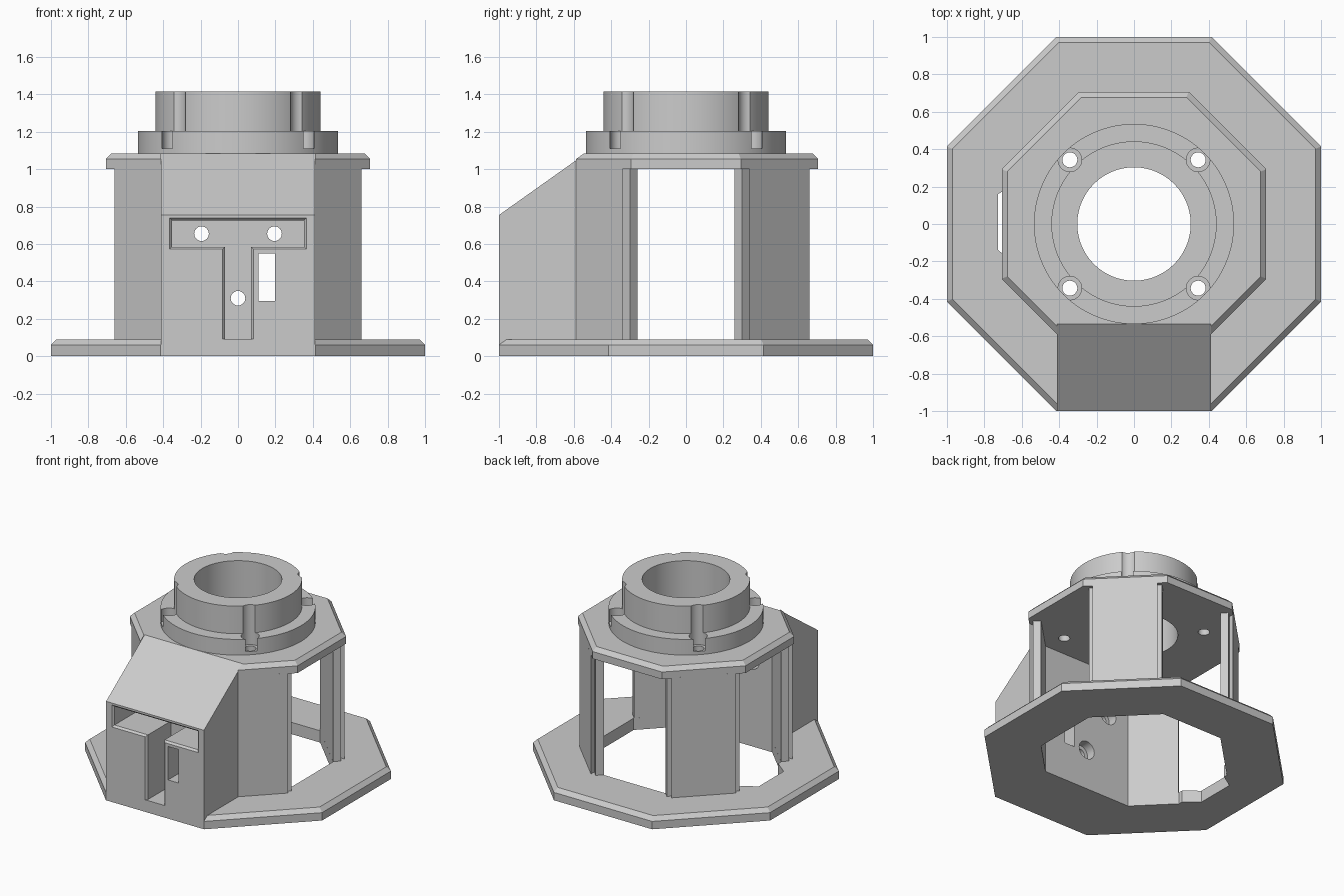
import bpy, bmesh, math

if "Cube" in bpy.data.objects:
    bpy.data.objects.remove(bpy.data.objects["Cube"])

GREY = bpy.data.materials.new("plain_grey")
GREY.diffuse_color = (0.6, 0.6, 0.6, 1)
GREY.use_nodes = True
GREY.node_tree.nodes["Principled BSDF"].inputs["Base Color"].default_value = GREY.diffuse_color


def loft(name, loops):
    """Closed solid through matching loops of 3D points."""
    bm = bmesh.new()
    rings = [[bm.verts.new(p) for p in lp] for lp in loops]
    n = len(rings[0])
    for a, b in zip(rings, rings[1:]):
        for i in range(n):
            j = (i + 1) % n
            bm.faces.new((a[i], a[j], b[j], b[i]))
    bm.faces.new(rings[0])
    bm.faces.new(rings[-1])
    bmesh.ops.recalc_face_normals(bm, faces=bm.faces)
    me = bpy.data.meshes.new(name)
    bm.to_mesh(me)
    bm.free()
    me.materials.append(GREY)
    ob = bpy.data.objects.new(name, me)
    bpy.context.collection.objects.link(ob)
    return ob


def at_z(pts, z):
    return [(x, y, z) for x, y in pts]


def at_y(pts, y):
    return [(x, y, z) for x, z in pts]


def prism(name, pts, z0, z1):
    return loft(name, [at_z(pts, z0), at_z(pts, z1)])


def ring(r, n=96, cx=0, cy=0, start=0):
    return [(cx + r * math.cos(start + 2 * math.pi * i / n),
             cy + r * math.sin(start + 2 * math.pi * i / n)) for i in range(n)]


def octagon(apothem):
    return ring(apothem / math.cos(math.pi / 8), 8, start=math.pi / 8)


def rect(x0, x1, y0, y1):
    return [(x0, y0), (x1, y0), (x1, y1), (x0, y1)]


def combine(ob, other, op="DIFFERENCE", keep=False):
    m = ob.modifiers.new(op.lower(), "BOOLEAN")
    m.operation, m.object, m.solver = op, other, "EXACT"
    bpy.context.view_layer.objects.active = ob
    bpy.ops.object.modifier_apply(modifier=m.name)
    if not keep:
        bpy.data.objects.remove(other)


def chamfered_plate(name, apothem, z0, z1, c=0.03):
    return loft(name, [at_z(octagon(apothem), z0), at_z(octagon(apothem), z1 - c),
                       at_z(octagon(apothem - c), z1)])


W = 0.413            # half width of the front housing
INNER = 0.508        # back face of the front housing

# Base plate: octagonal opening cut flat at the front, with a side notch
base = chamfered_plate("base_plate", 1.0, 0, 0.09)
k = 0.88 - INNER
opening = [p for p in octagon(0.622) if p[1] > -0.6] + [(-k, -INNER), (k, -INNER)]
opening.sort(key=lambda p: math.atan2(p[1], p[0]))
combine(base, prism("cut", opening, -0.1, 0.3))
combine(base, prism("cut", [(-0.726, -0.14), (-0.6, -0.24), (-0.6, 0.24), (-0.726, 0.16)], -0.1, 0.3))

# Wedge that trims parts to the sloping front
slope = 0.33 / 0.465
wedge_side = [(-1.2, 0.755 - 0.2 * slope), (-0.4, 0.755 + 0.6 * slope), (-0.4, 1.6), (-1.2, 1.6)]
wedge = loft("wedge", [[(x, y, z) for y, z in wedge_side] for x in (-W, W)])

# Top plate
top = chamfered_plate("top_plate", 0.707, 1.0, 1.085)
combine(top, wedge, keep=True)

# Two-step collar
collar = loft("collar", [at_z(ring(0.535), 1.08), at_z(ring(0.535), 1.205),
                         at_z(ring(0.442), 1.205), at_z(ring(0.442), 1.415)])

# Centre bore and four counterbored bolt holes
for ob in (top, collar):
    combine(ob, prism("cut", ring(0.303), 0.9, 1.6))
    for sx in (-1, 1):
        for sy in (-1, 1):
            combine(ob, prism("cut", ring(0.04, 32, sx * 0.343, sy * 0.343), 0.9, 1.6))
            combine(ob, prism("cut", ring(0.063, 32, sx * 0.343, sy * 0.343), 1.11, 1.6))

# Four diagonal walls, each with a recessed lip at both ends
half = [(0.66, 0.34), (0.62, 0.34), (0.66, 0.30), (0.62, 0.26)]
profile = half + [(y, x) for x, y in reversed(half)]
for sx, side in ((1, "right"), (-1, "left")):
    for sy, end in ((1, "back"), (-1, "front")):
        wall = prism(f"{end}_{side}_wall", [(sx * x, sy * y) for x, y in profile], 0.085, 1.005)
        if sy < 0:
            combine(wall, wedge, keep=True)
bpy.data.objects.remove(wedge)

# Front housing with sloping top
side = [(-1, 0), (-INNER, 0), (-INNER, 1.085), (-0.535, 1.085), (-1, 0.755)]
housing = loft("front_housing", [[(x, y, z) for y, z in side] for x in (-W, W)])


def tee(o):
    a, b = 0.352 + o, 0.07 + o
    return [(-b, 0.092), (b, 0.092), (b, 0.585 - o), (a, 0.585 - o), (a, 0.727 + o),
            (-a, 0.727 + o), (-a, 0.585 - o), (-b, 0.585 - o)]


# T-shaped recess with a softened rim, and a through slot
combine(housing, loft("cut", [at_y(tee(0.013), -1.1), at_y(tee(0.013), -1.0),
                              at_y(tee(0), -0.985), at_y(tee(0), -0.71)]))
slot = rect(0.11, 0.197, 0.295, 0.55)
combine(housing, loft("cut", [at_y(slot, -1.1), at_y(slot, -0.4)]))

# Screw holes, counterbored from inside
for x, z in ((-0.195, 0.655), (0.195, 0.655), (0, 0.31)):
    for r, y0 in ((0.039, -0.8), (0.068, -0.58)):
        c = ring(r, 32, x, z)
        combine(housing, loft("cut", [at_y(c, y0), at_y(c, -0.4)]))

# Smooth the round surfaces, keep hard edges
for ob in bpy.context.scene.objects:
    bpy.ops.object.select_all(action="DESELECT")
    ob.select_set(True)
    bpy.context.view_layer.objects.active = ob
    bpy.ops.object.shade_smooth_by_angle(angle=math.radians(25))
